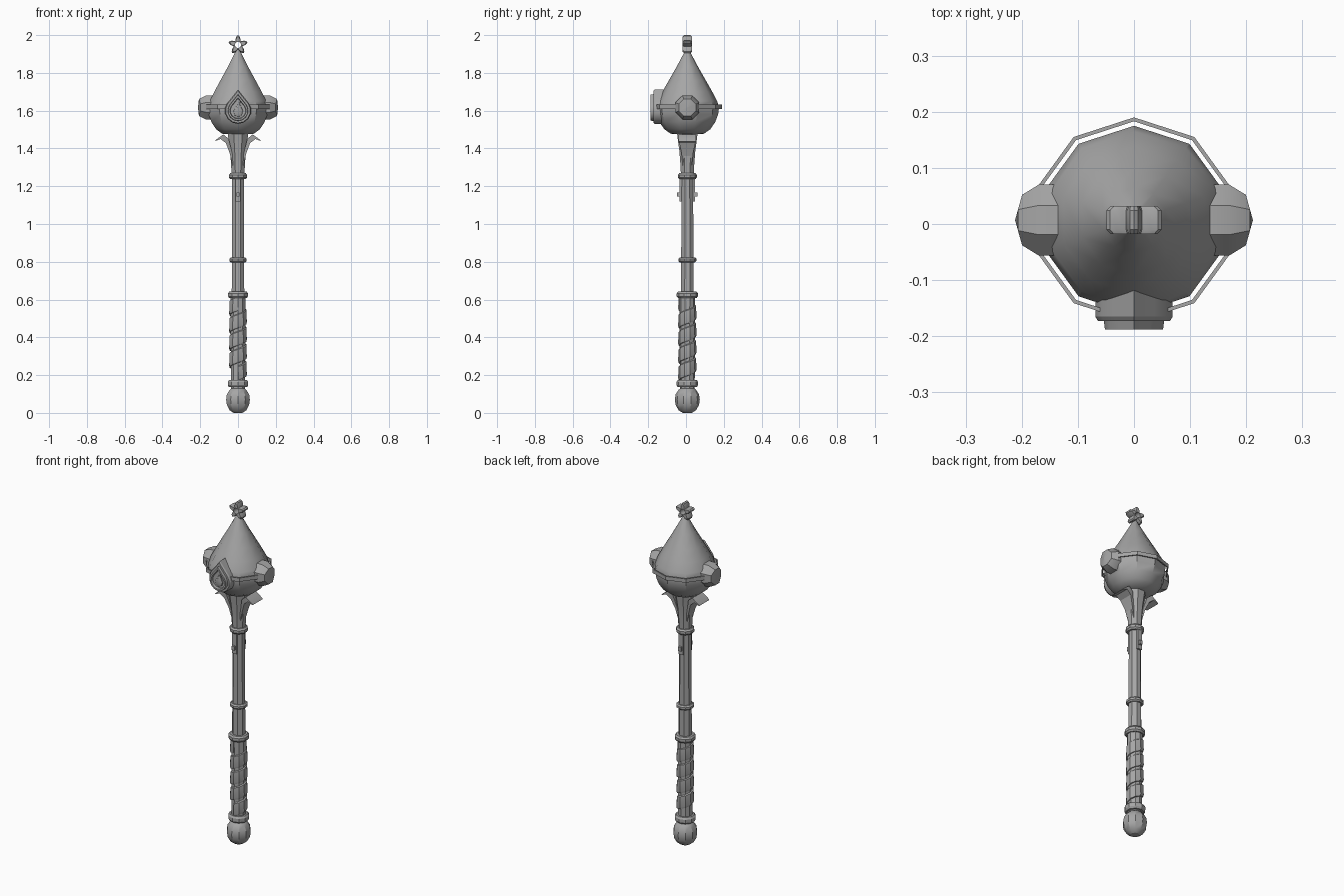
import bpy, bmesh, math
from math import sin, cos, pi, radians

if "Cube" in bpy.data.objects:
    bpy.data.objects.remove(bpy.data.objects["Cube"])

CY = 0.007  # axis of the mace in y
metal = bpy.data.materials.new("grey metal")
metal.diffuse_color = (0.38, 0.38, 0.38, 1)
metal.use_nodes = True
metal.node_tree.nodes["Principled BSDF"].inputs["Base Color"].default_value = metal.diffuse_color


def finish(name, bm, angle=30):
    bmesh.ops.remove_doubles(bm, verts=bm.verts, dist=1e-5)
    bmesh.ops.recalc_face_normals(bm, faces=bm.faces)
    me = bpy.data.meshes.new(name)
    bm.to_mesh(me)
    bm.free()
    me.materials.append(metal)
    ob = bpy.data.objects.new(name, me)
    bpy.context.collection.objects.link(ob)
    bpy.ops.object.select_all(action='DESELECT')
    ob.select_set(True)
    bpy.context.view_layer.objects.active = ob
    bpy.ops.object.shade_smooth_by_angle(angle=radians(angle))
    return ob


def loft(name, loops, closed=False, angle=30, caps=True):
    """Skin a list of equal-length point loops."""
    bm = bmesh.new()
    rows = [[bm.verts.new(p) for p in lp] for lp in loops]
    n = len(rows[0])
    pairs = list(zip(rows, rows[1:])) + ([(rows[-1], rows[0])] if closed else [])
    for a, b in pairs:
        for i in range(n):
            j = (i + 1) % n
            bm.faces.new((a[i], a[j], b[j], b[i]))
    if caps and not closed:
        bm.faces.new(rows[0])
        bm.faces.new(rows[-1])
    return finish(name, bm, angle)


def turned(name, profile, sides=10, turn=pi / 2, **kw):
    """Lathe (radius, z) pairs around the axis."""
    return loft(name, [[(r * cos(turn + 2 * pi * i / sides),
                         CY + r * sin(turn + 2 * pi * i / sides), z)
                        for i in range(sides)] for r, z in profile], **kw)


def ring(name, z, r, h, inner):
    h /= 2
    turned(name, [(inner, z - h), (r - 0.007, z - h), (r, z - h * 0.45),
                  (r, z + h * 0.45), (r - 0.007, z + h), (inner, z + h)], closed=True)


def box(name, x0, x1, y0, y1, z0, z1):
    loft(name, [[(x0, y0, z), (x1, y0, z), (x1, y1, z), (x0, y1, z)] for z in (z0, z1)])


# Pommel, shaft and neck
turned("pommel", [(0.024, 0), (0.046, 0.014), (0.062, 0.042), (0.066, 0.07),
                  (0.062, 0.098), (0.046, 0.122), (0.03, 0.136)])
turned("grip_core", [(0.039, 0.13), (0.042, 0.63)])
turned("shaft", [(0.036, 0.62), (0.033, 1.26)], sides=8, turn=pi / 8)
turned("neck", [(0.036, 1.25), (0.04, 1.32), (0.046, 1.39), (0.055, 1.45),
                (0.06, 1.49)], sides=8, turn=pi / 8)

# Collars
ring("pommel_collar", 0.155, 0.057, 0.038, 0.035)
ring("grip_collar", 0.625, 0.056, 0.034, 0.03)
ring("shaft_collar", 0.81, 0.048, 0.026, 0.025)
ring("neck_collar", 1.253, 0.05, 0.032, 0.025)

# Spiral grip wrap, thicker along one edge
pitch, turns, sides = 0.092, 4, 10
loops = []
for i in range(int(turns * sides) + 1):
    a = 2 * pi * i / sides - pi / 2
    z = 0.172 + pitch * i / sides
    loops.append([(r * cos(a), CY + r * sin(a), z + dz) for r, dz in
                  ((0.036, 0.0), (0.046, 0.002), (0.049, 0.012),
                   (0.046, 0.072), (0.036, 0.08))])
loft("grip_wrap", loops, angle=20)

# Small straps with studs on the front and back of the shaft
for s, side in ((-1, "front"), (1, "back")):
    ys = sorted((CY + s * 0.025, CY + s * 0.041))
    box(side + "_strap", -0.014, 0.014, *ys, 1.12, 1.245)
    ys = sorted((CY + s * 0.03, CY + s * 0.054))
    box(side + "_stud", -0.009, 0.009, *ys, 1.145, 1.168)

# Curled brackets under the head
path = [(0.025, 1.30, 0.012), (0.044, 1.375, 0.016), (0.064, 1.428, 0.024),
        (0.092, 1.45, 0.024), (0.122, 1.438, 0.008)]
for s, side in ((-1, "left"), (1, "right")):
    w = 0.047
    loft(side + "_bracket",
         [[(s * x, CY - k * w, z), (s * x, CY + k * w, z),
           (s * (x - t * 0.6), CY + k * w, z + t), (s * (x - t * 0.6), CY - k * w, z + t)]
          for (x, z, t), k in zip(path, (0.5, 0.65, 0.9, 1, 1))])

# Head: round bowl below, pointed cone above
turned("head", [(0.03, 1.474), (0.088, 1.478), (0.122, 1.502), (0.148, 1.54),
                (0.163, 1.58), (0.168, 1.62), (0.158, 1.65), (0.132, 1.70),
                (0.098, 1.76), (0.058, 1.83), (0.018, 1.905), (0.006, 1.925)], angle=33)
turned("head_band", [(0.176, 1.61), (0.183, 1.61), (0.183, 1.632), (0.176, 1.632)],
       closed=True)

# Octagonal bosses on both sides, with outer faces bent around the head
for s, side in ((-1, "left"), (1, "right")):
    loops = []
    for x, r, bend in ((0.13, 0.063, 0), (0.17, 0.063, 0), (0.212, 0.045, 0.28),
                       (0.212, 0.0005, 0.28)):
        loops.append([])
        for i in range(8):
            a = pi / 8 + i * pi / 4
            y = r / cos(pi / 8) * cos(a)
            loops[-1].append((s * (x - bend * abs(y)), CY + y,
                              1.617 + r / cos(pi / 8) * sin(a)))
    loft(side + "_boss", loops)


# Teardrop badge with a raised rim and a flame in the recess
def drop(k, y):
    pts = [(0, 0.112)] + [(0.07 * cos(a), 0.07 * sin(a)) for a in
                          [radians(35 - 25 * i) for i in range(11)]]
    pts = [(0, 0.112), (0.036, 0.066)] + pts[1:] + [(-0.036, 0.066)]
    return [(x * k, y, 1.60 + z * k) for x, z in pts]


loft("badge", [drop(1, -0.09), drop(1, -0.165), drop(0.93, -0.173), drop(0.78, -0.173),
               drop(0.75, -0.188), drop(0.62, -0.188), drop(0.58, -0.174)])
flame = [(0.012, 0.052), (0.016, 0.025), (0.027, 0.002), (0.02, -0.022), (0, -0.034),
         (-0.019, -0.022), (-0.024, 0), (-0.008, 0.026)]
loft("flame", [[(x * k, y, 1.598 + z * k) for x, z in flame]
               for k, y in ((1, -0.17), (0.95, -0.181), (0.6, -0.186))])

# Five-petal finial with a hole through the middle
N = 40


def petals(k, y):
    out = []
    for i in range(N):
        a = pi / 2 + 2 * pi * i / N
        r = k * (0.038 + 0.014 * cos(5 * (a - pi / 2)))
        out.append((r * cos(a), CY + y, 1.948 + r * sin(a)))
    return out


def hole(y):
    return [(0.016 * cos(pi / 2 + 2 * pi * i / N), CY + y,
             1.948 + 0.016 * sin(pi / 2 + 2 * pi * i / N)) for i in range(N)]


loft("finial", [hole(-0.025), petals(0.84, -0.025), petals(1, -0.017), petals(1, 0.017),
                petals(0.84, 0.025), hole(0.025)], closed=True)
